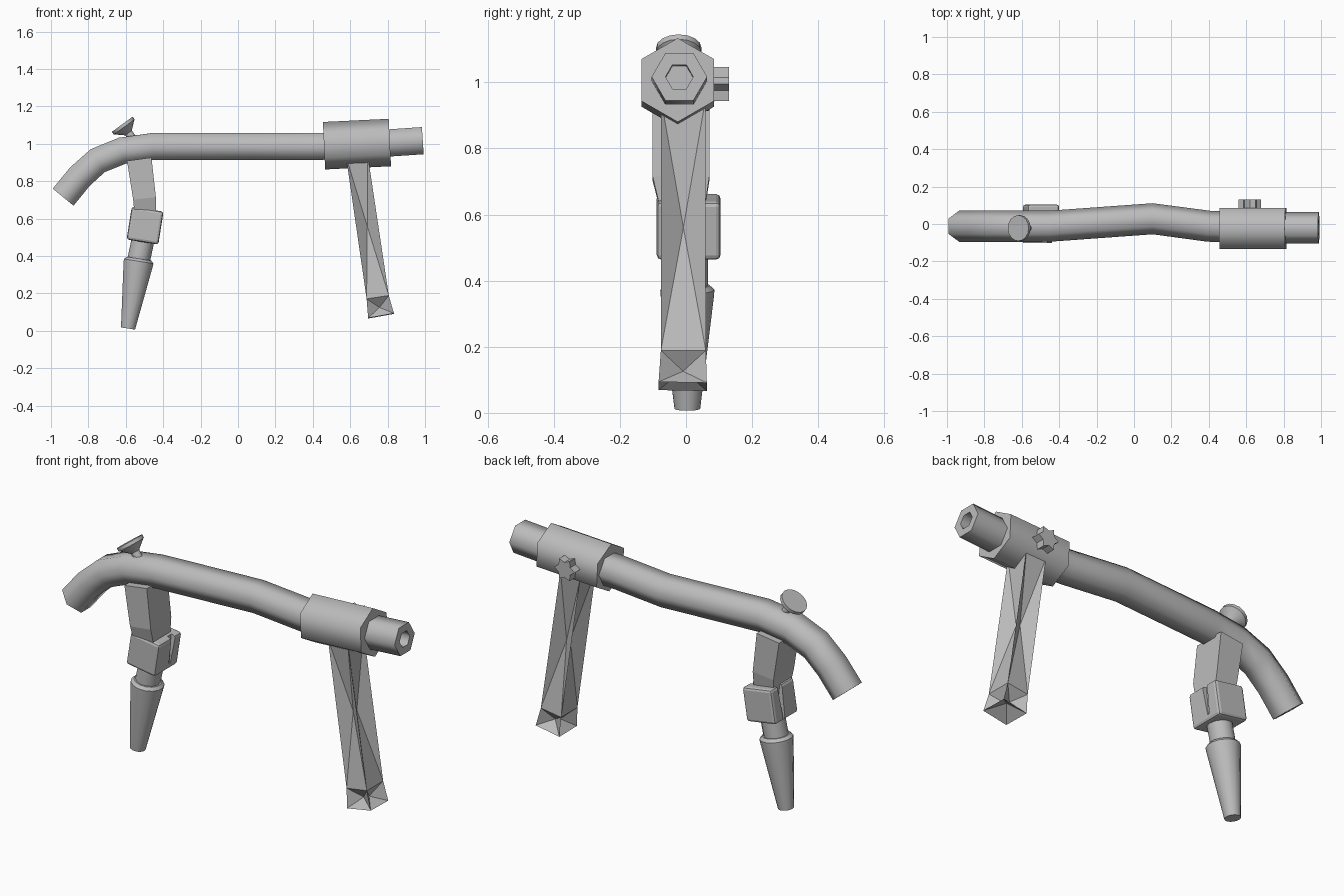
import bpy, math
from mathutils import Vector

old = bpy.data.objects.get("Cube")
if old:
    bpy.data.objects.remove(old)

grey = bpy.data.materials.new("plain grey")
grey.use_nodes = True
GREY = (0.5, 0.5, 0.5, 1)
grey.diffuse_color = GREY
grey.node_tree.nodes["Principled BSDF"].inputs["Base Color"].default_value = GREY


def make(name, verts, faces, smooth=0):
    mesh = bpy.data.meshes.new(name)
    mesh.from_pydata(verts, [], faces)
    mesh.materials.append(grey)
    obj = bpy.data.objects.new(name, mesh)
    bpy.context.collection.objects.link(obj)
    bpy.ops.object.select_all(action='DESELECT')
    obj.select_set(True)
    bpy.context.view_layer.objects.active = obj
    bpy.ops.object.mode_set(mode='EDIT')
    bpy.ops.mesh.select_all(action='SELECT')
    bpy.ops.mesh.normals_make_consistent(inside=False)
    bpy.ops.object.mode_set(mode='OBJECT')
    if smooth:
        bpy.ops.object.shade_smooth_by_angle(angle=math.radians(smooth))
    return obj


def sweep(name, stations, sides=6, turn=0, smooth=0, pit_start=None, pit_end=None, star=1):
    """Loft rings along stations (centre, y radius, cross radius); pits are (scale, depth)."""
    pts = [Vector(s[0]) for s in stations]
    rings = []
    for i, (_, ra, rb) in enumerate(stations):
        t = (pts[min(i + 1, len(pts) - 1)] - pts[max(i - 1, 0)]).normalized()
        ref = Vector((0, 1, 0)) if abs(t.y) < 0.9 else Vector((1, 0, 0))
        side = (ref - t * ref.dot(t)).normalized()
        rings.append((pts[i], t, side, t.cross(side), ra, rb))

    def pit(ring, scale, depth, direction):
        c, t, s, u, ra, rb = ring
        lip = (c, t, s, u, ra * scale, rb * scale)
        return [lip, (c + t * depth * direction, t, s, u, ra * scale, rb * scale)]

    if pit_start:
        rings = pit(rings[0], *pit_start, 1)[::-1] + rings
    if pit_end:
        rings = rings + pit(rings[-1], *pit_end, -1)
    verts = []
    for c, _, s, u, ra, rb in rings:
        for k in range(sides):
            a = 2 * math.pi * k / sides + math.radians(turn)
            f = star if k % 2 else 1
            verts.append(c + s * ra * f * math.cos(a) + u * rb * f * math.sin(a))
    faces = [tuple(range(sides)), tuple(range(len(verts) - sides, len(verts)))]
    for i in range(len(rings) - 1):
        for k in range(sides):
            j = (k + 1) % sides
            faces.append((i * sides + k, i * sides + j, (i + 1) * sides + j, (i + 1) * sides + k))
    return make(name, verts, faces, smooth)


def along(start, axis, profile):
    d = Vector(axis).normalized()
    return [(Vector(start) + d * h, r, r) for h, r in profile]


SQ = math.sqrt(2) / 2

# Main tube, bent down at one end and bowed sideways in the middle
path = [(-0.935, -0.012, 0.715), (-0.845, -0.012, 0.825), (-0.75, -0.012, 0.91),
        (-0.62, -0.012, 0.963), (-0.455, -0.012, 0.986), (0.1, 0.028, 0.986),
        (0.4, -0.012, 0.986), (0.52, -0.015, 0.988)]
sweep("main_tube", [(p, 0.083, 0.083) for p in path], smooth=65, pit_start=(0.5, 0.06))

# Hexagonal sleeve and hollow nozzle
sweep("sleeve", [((0.46, -0.025, 0.99), 0.127, 0.127), ((0.812, -0.025, 1.007), 0.127, 0.127)],
      turn=90, smooth=65)
sweep("nozzle", [((0.78, -0.02, 1.003), 0.084, 0.084), ((0.988, -0.02, 1.017), 0.084, 0.084)],
      smooth=65, pit_end=(0.5, 0.06))

# Notched side knob
sweep("side_knob", along((0.62, 0.05, 0.995), (0, 1, 0), [(0, 0.06), (0.08, 0.06)]),
      sides=12, star=0.65)

# Flared knob on top
sweep("top_knob", along((-0.553, -0.022, 1.014), (-0.59, 0, 0.81),
      [(0, 0.022), (0.055, 0.022), (0.09, 0.062), (0.094, 0.069), (0.112, 0.069)]),
      sides=16, smooth=40)

# Front leg with flared, hollowed foot
leg = [((0.635, -0.008, 0.94), 0.067, 0.058), ((0.747, -0.008, 0.18), 0.068, 0.06),
       ((0.765, -0.01, 0.08), 0.073, 0.07)]
sides = [(c, a / SQ, b / SQ) for c, a, b in leg]
foot = sweep("front_leg", sides, sides=4, turn=45)
bottom = min(foot.data.polygons, key=lambda f: f.center.z)
foot.select_set(True)
for f in foot.data.polygons:
    f.select = f.index == bottom.index
bpy.ops.object.mode_set(mode='EDIT')
bpy.ops.mesh.select_mode(type='FACE')
bpy.ops.mesh.poke(offset=-0.05)
bpy.ops.object.mode_set(mode='OBJECT')

# Rear leg: upper post
sweep("rear_post", [((-0.528, -0.015, 0.918), 0.086 / SQ, 0.066 / SQ),
                    ((-0.5, -0.015, 0.71), 0.086 / SQ, 0.061 / SQ),
                    ((-0.495, -0.01, 0.62), 0.068 / SQ, 0.058 / SQ)], sides=4, turn=45)

# Clamp block, rounded and grooved on both sides
bpy.ops.mesh.primitive_cube_add(size=1, location=(-0.497, 0.008, 0.563), rotation=(0, math.radians(9), 0))
clamp = bpy.context.object
clamp.name = "clamp_block"
clamp.scale = (0.172, 0.193, 0.178)
bpy.ops.object.transform_apply(location=False, rotation=False, scale=True)
clamp.data.materials.append(grey)
bevel = clamp.modifiers.new("rounded edges", 'BEVEL')
bevel.width = 0.014
bevel.segments = 2
bpy.ops.object.modifier_apply(modifier=bevel.name)
for x in (-0.59, -0.405):
    groove = sweep("groove_cutter", [((x + 0.015, 0.03, 0.7), 0.03, 0.045),
                                     ((x, 0.03, 0.49), 0.008, 0.03)], sides=4, turn=45)
    bpy.context.view_layer.objects.active = clamp
    cut = clamp.modifiers.new("groove", 'BOOLEAN')
    cut.operation = 'DIFFERENCE'
    cut.object = groove
    bpy.ops.object.modifier_apply(modifier=cut.name)
    bpy.data.objects.remove(groove)

# Rear leg: lower rod and tapered grip
sweep("rear_rod", [((-0.505, 0.005, 0.5), 0.061, 0.061), ((-0.535, 0.005, 0.36), 0.061, 0.061)],
      sides=12, smooth=40)
sweep("rear_foot", along((-0.529, 0.004, 0.386), (-0.158, 0, -1),
      [(0, 0.068), (0.014, 0.082), (0.03, 0.081), (0.378, 0.039)]), sides=14, smooth=40)
